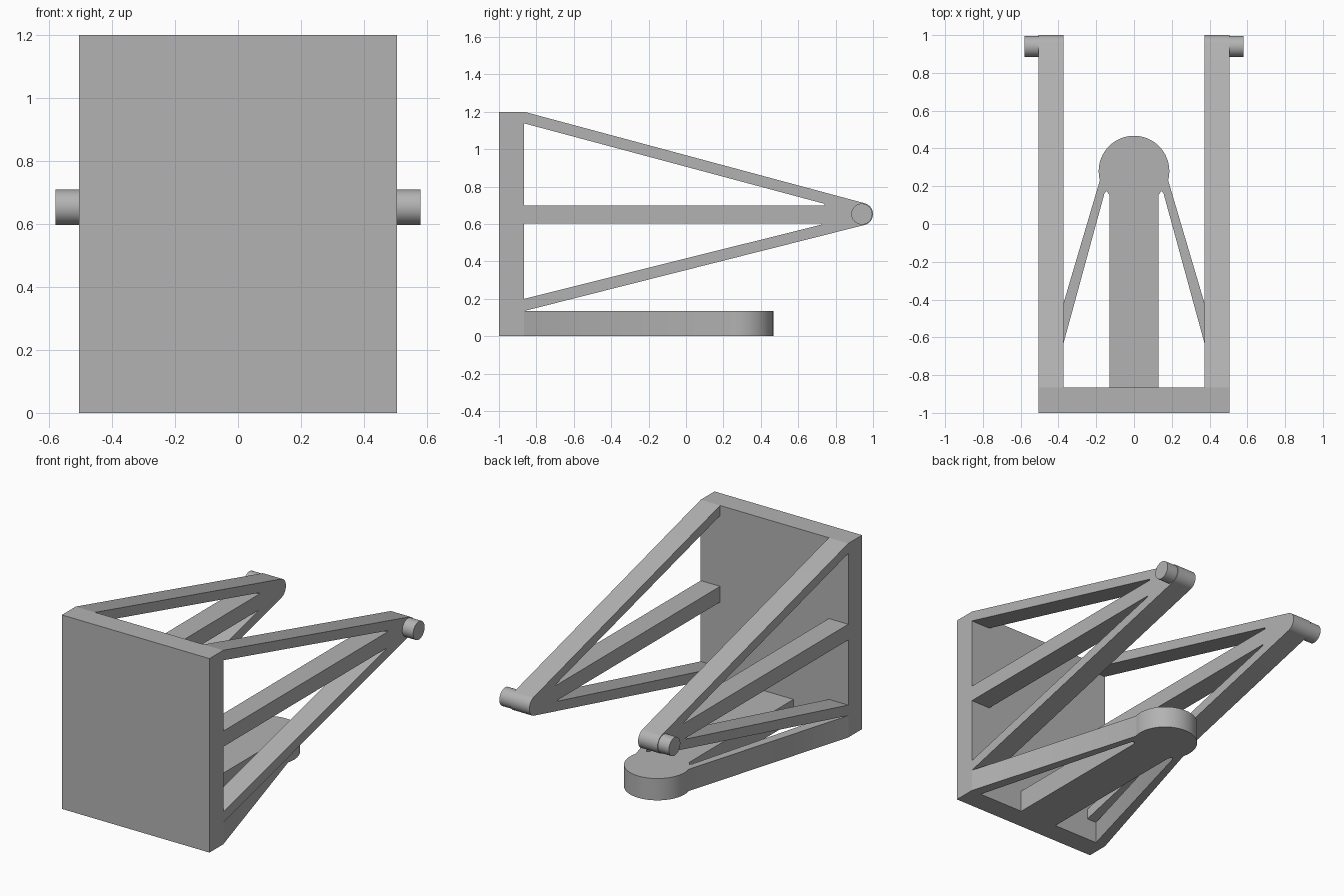
import bpy
from math import sin, cos, radians
from mathutils import Matrix

cube = bpy.data.objects.get("Cube")
if cube:
    bpy.data.objects.remove(cube, do_unlink=True)

grey = bpy.data.materials.new("plain grey")
grey.use_nodes = True
grey.diffuse_color = (0.45, 0.45, 0.45, 1)
grey.node_tree.nodes["Principled BSDF"].inputs["Base Color"].default_value = (0.45, 0.45, 0.45, 1)

HALF, INNER, BACK, THICK = 0.505, 0.372, -0.865, 0.135


def finish(obj, name):
    obj.name = obj.data.name = name
    obj.data.materials.clear()
    obj.data.materials.append(grey)
    bpy.ops.object.select_all(action='DESELECT')
    obj.select_set(True)
    bpy.context.view_layer.objects.active = obj
    bpy.ops.object.shade_smooth_by_angle(angle=radians(30))


def arc(cx, cy, r, start, end, steps=24):
    angles = [radians(start + (end - start) * i / steps) for i in range(steps + 1)]
    return [(cx + r * cos(a), cy + r * sin(a)) for a in angles]


def plate(name, loops, depth, matrix):
    """Extrude a flat outline with holes, centred on its own plane."""
    curve = bpy.data.curves.new(name, 'CURVE')
    curve.dimensions = '2D'
    curve.fill_mode = 'BOTH'
    curve.extrude = depth / 2
    for points in loops:
        spline = curve.splines.new('POLY')
        spline.points.add(len(points) - 1)
        for point, (u, v) in zip(spline.points, points):
            point.co = (u, v, 0, 1)
        spline.use_cyclic_u = True
    obj = bpy.data.objects.new(name, curve)
    bpy.context.collection.objects.link(obj)
    bpy.ops.object.select_all(action='DESELECT')
    obj.select_set(True)
    bpy.context.view_layer.objects.active = obj
    bpy.ops.object.convert(target='MESH')
    obj = bpy.context.view_layer.objects.active
    obj.data.transform(matrix)
    finish(obj, name)


# Upright front panel
bpy.ops.mesh.primitive_cube_add(size=1)
panel = bpy.context.object
panel.data.transform(Matrix.Translation((0, (BACK - 1) / 2, 0.6))
                     @ Matrix.Diagonal((2 * HALF, BACK + 1, 1.2, 1)))
finish(panel, "front_panel")

# Side frames: tapered outline with a rounded tip and two triangular openings
tip_y, tip_z, tip_r = 0.94, 0.653, 0.06
outline = [(BACK, THICK)] + arc(tip_y, tip_z, tip_r, -75, 75) + [(BACK, 1.2)]
upper_hole = [(BACK, 0.70), (0.74, 0.70), (0.74, 0.708), (BACK, 1.138)]
lower_hole = [(BACK, 0.20), (0.725, 0.597), (0.725, 0.603), (BACK, 0.603)]
# Openings reach the panel, so the outline is walked as one loop around them
frame_loop = (outline + upper_hole[::-1] + lower_hole[::-1])
to_side = Matrix(((0, 0, 1, 0), (1, 0, 0, 0), (0, 1, 0, 0), (0, 0, 0, 1)))
for side, label in ((1, "left"), (-1, "right")):
    mid = side * (HALF + INNER) / 2
    plate(label + "_side_frame", [frame_loop], HALF - INNER,
          Matrix.Translation((mid, 0, 0)) @ to_side)
    # Pivot pin at the tip, sticking outward
    bpy.ops.mesh.primitive_cylinder_add(vertices=48, radius=0.056, depth=0.14)
    pin = bpy.context.object
    pin.data.transform(Matrix.Translation((side * 0.51, tip_y, tip_z))
                       @ Matrix.Rotation(radians(90), 4, 'Y'))
    finish(pin, label + "_pivot_pin")

# Base tongue: round nose, middle bar and two slanting struts
nose = arc(0, 0.28, 0.187, -15, 195, 40)
slot = [(0.437, BACK), (0.157, 0.16), (0.147, 0.175), (0.13, 0.155), (0.13, BACK)]
mirrored = [(-x, y) for x, y in slot[::-1]]
tongue_loop = [(HALF, BACK)] + nose + [(-HALF, BACK)] + mirrored[::1][::-1] + slot[::-1]
plate("base_tongue", [tongue_loop], THICK, Matrix.Translation((0, 0, THICK / 2)))
